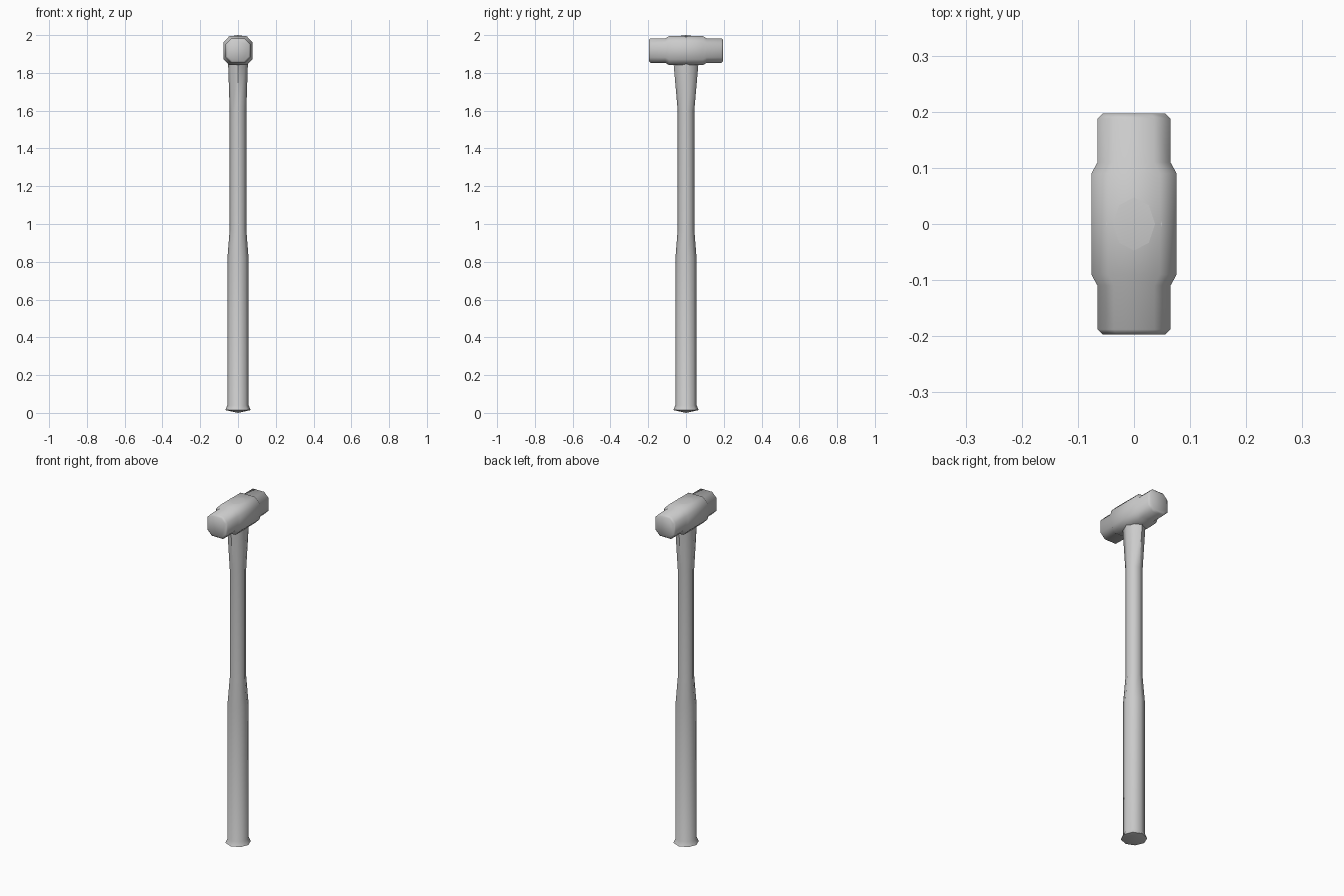
import bpy, bmesh, math

cube = bpy.data.objects.get("Cube")
if cube:
    bpy.data.objects.remove(cube, do_unlink=True)

grey = bpy.data.materials.new("plain grey")
grey.use_nodes = True
COLOUR = (0.6, 0.6, 0.6, 1)
grey.diffuse_color = COLOUR
grey.node_tree.nodes["Principled BSDF"].inputs["Base Color"].default_value = COLOUR


def loft(name, rings, angle, tips=None):
    """Skin equal-sized rings; close the ends with tip points or flat caps."""
    bm = bmesh.new()
    loops = [[bm.verts.new(p) for p in ring] for ring in rings]
    n = len(loops[0])
    for a, b in zip(loops, loops[1:]):
        for i in range(n):
            j = (i + 1) % n
            bm.faces.new((a[i], a[j], b[j], b[i]))
    for k, loop in enumerate((loops[0], loops[-1])):
        if tips:
            tip = bm.verts.new(tips[k])
            for i in range(n):
                bm.faces.new((loop[i], loop[(i + 1) % n], tip))
        else:
            bm.faces.new(loop)
    bmesh.ops.recalc_face_normals(bm, faces=bm.faces)
    mesh = bpy.data.meshes.new(name)
    bm.to_mesh(mesh)
    bm.free()
    mesh.materials.append(grey)
    obj = bpy.data.objects.new(name, mesh)
    bpy.context.collection.objects.link(obj)
    bpy.ops.object.select_all(action="DESELECT")
    obj.select_set(True)
    bpy.context.view_layer.objects.active = obj
    bpy.ops.object.shade_smooth_by_angle(angle=math.radians(angle))
    return obj


def oval(z, rx, ry):
    return [(rx * math.cos(t), ry * math.sin(t), z)
            for t in (math.tau * i / 8 for i in range(8))]


def octagon(y, r, flat, z=1.918):
    """Chamfered square with half width r and half flat side."""
    pts = [(r, -flat), (r, flat), (flat, r), (-flat, r),
           (-r, flat), (-r, -flat), (-flat, -r), (flat, -r)]
    return [(x, y, z + h) for x, h in pts]


# Handle: flared butt, thick grip, slim shaft, oval neck through the head
handle_profile = [
    (0.015, 0.068, 0.068), (0.04, 0.056, 0.056), (0.82, 0.056, 0.056),
    (0.97, 0.044, 0.044), (1.6, 0.044, 0.044), (1.84, 0.052, 0.065),
    (1.992, 0.05, 0.063)]
loft("handle", [oval(*p) for p in handle_profile], 50,
     tips=[(0, 0, 0), (0, 0, 2.0)])

# Head: thick middle stepping down to two chamfered striking ends
half = [(0.09, 0.076, 0.046), (0.11, 0.065, 0.036),
        (0.188, 0.065, 0.036), (0.197, 0.056, 0.031)]
sections = [(-y, r, f) for y, r, f in reversed(half)] + half
loft("hammer_head", [octagon(*s) for s in sections], 50)
